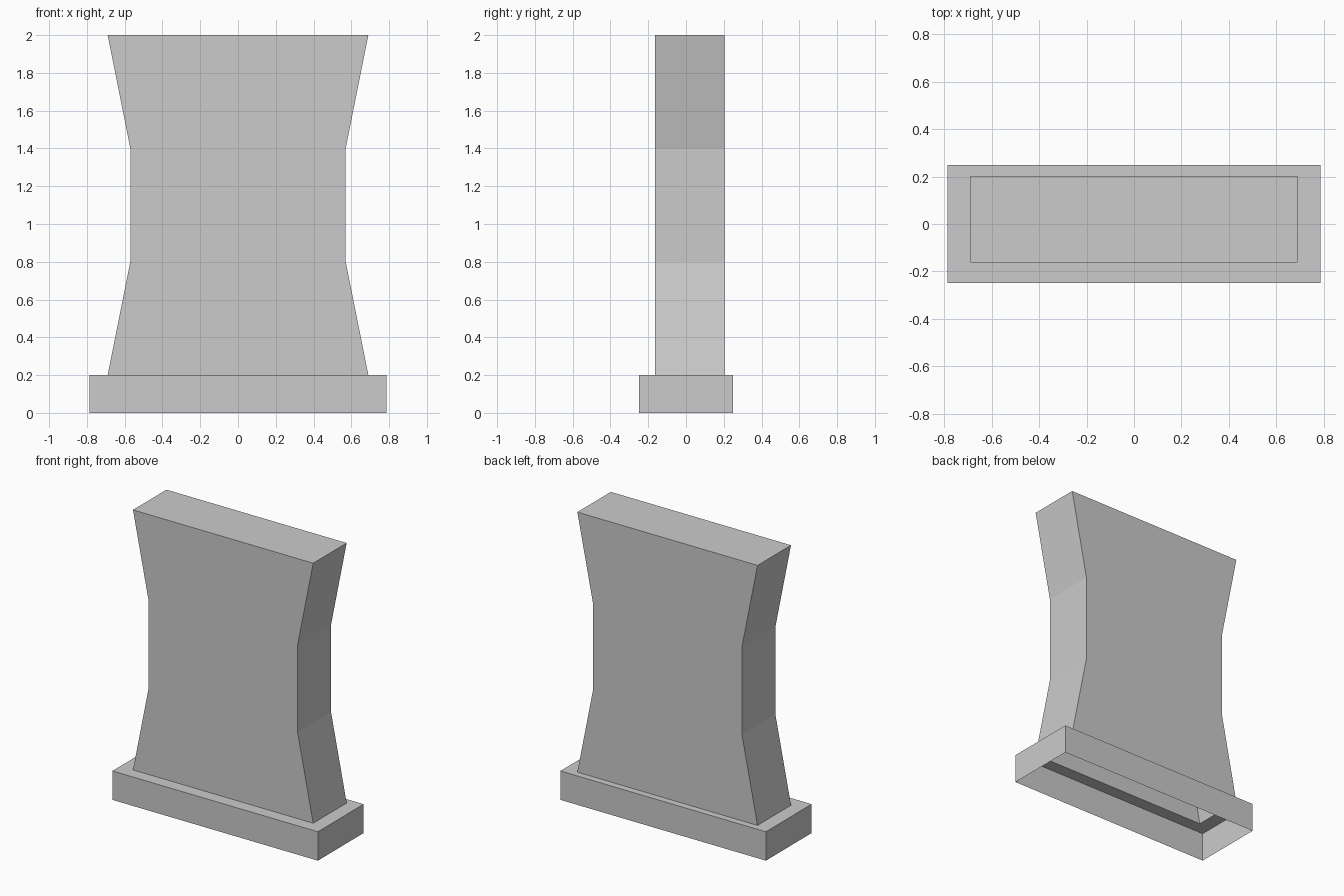
import bpy
import bmesh

cube = bpy.data.objects.get("Cube")
if cube:
    bpy.data.objects.remove(cube, do_unlink=True)

# Single flat colour
grey = bpy.data.materials.new("light_grey")
grey.use_nodes = True
colour = (0.6, 0.6, 0.6, 1.0)
grey.diffuse_color = colour
grey.node_tree.nodes["Principled BSDF"].inputs["Base Color"].default_value = colour

BASE_Y = (-0.25, 0.25)
SLAB_Y = (-0.163, 0.203)


def ring(bm, half_width, depth, z):
    """Rectangular loop of four vertices, counter-clockwise from above."""
    front, back = depth
    corners = ((-half_width, front), (half_width, front),
               (half_width, back), (-half_width, back))
    return [bm.verts.new((x, y, z)) for x, y in corners]


def build_shell(name, sections, capped):
    """Skin a stack of rectangular sections, open underneath."""
    bm = bmesh.new()
    rings = [ring(bm, *section) for section in sections]
    for low, high in zip(rings, rings[1:]):
        for i in range(4):
            j = (i + 1) % 4
            bm.faces.new((low[i], low[j], high[j], high[i]))
    if capped:
        bm.faces.new(rings[-1])
    mesh = bpy.data.meshes.new(name)
    bm.to_mesh(mesh)
    bm.free()
    mesh.materials.append(grey)
    obj = bpy.data.objects.new(name, mesh)
    bpy.context.collection.objects.link(obj)
    return obj


# Hollow plinth: outer walls and a top ledge around the slab opening
build_shell("plinth", [
    (0.787, BASE_Y, 0.0),
    (0.787, BASE_Y, 0.2),
    (0.69, SLAB_Y, 0.2),
], capped=False)

# Hollow slab with a narrowed waist
build_shell("waisted_slab", [
    (0.69, SLAB_Y, 0.2),
    (0.57, SLAB_Y, 0.8),
    (0.57, SLAB_Y, 1.4),
    (0.69, SLAB_Y, 2.0),
], capped=True)
